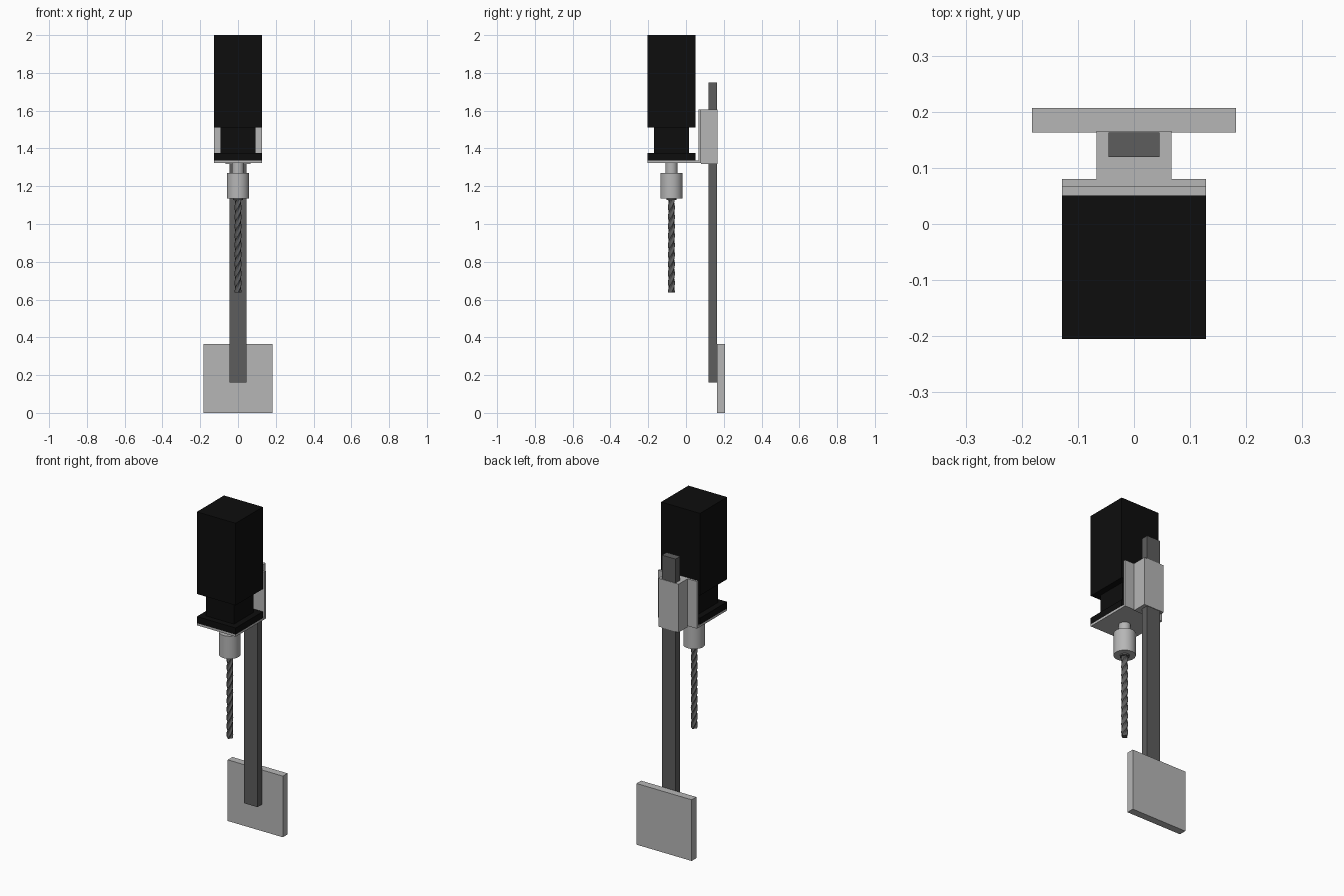
import bpy, bmesh, math

if "Cube" in bpy.data.objects:
    bpy.data.objects.remove(bpy.data.objects["Cube"])


def mat(name, v):
    m = bpy.data.materials.new(name)
    m.diffuse_color = (v, v, v, 1)
    m.use_nodes = True
    m.node_tree.nodes["Principled BSDF"].inputs["Base Color"].default_value = m.diffuse_color
    return m


BLACK = mat("motor black", 0.004)
GREY = mat("light grey", 0.47)
DARK = mat("dark grey steel", 0.11)
AXIS_Y = -0.077  # spindle axis


def finish(bm, name, material):
    bmesh.ops.recalc_face_normals(bm, faces=bm.faces)
    me = bpy.data.meshes.new(name)
    bm.to_mesh(me)
    bm.free()
    ob = bpy.data.objects.new(name, me)
    bpy.context.collection.objects.link(ob)
    me.materials.append(material)
    return ob


def box(name, half_w, y0, y1, z0, z1, material):
    bm = bmesh.new()
    bmesh.ops.create_cube(bm, size=1)
    for v in bm.verts:
        v.co = (v.co.x * 2 * half_w, (y0 + y1) / 2 + v.co.y * (y1 - y0),
                (z0 + z1) / 2 + v.co.z * (z1 - z0))
    return finish(bm, name, material)


def smooth(ob, angle=35):
    bpy.ops.object.select_all(action='DESELECT')
    ob.select_set(True)
    bpy.context.view_layer.objects.active = ob
    bpy.ops.object.shade_smooth_by_angle(angle=math.radians(angle))


def loft(name, sections, material, n=48, lobes=0, depth=0.0):
    """Rings of (z, radius, twist) around the spindle axis, capped at both ends."""
    bm = bmesh.new()
    rings = []
    for z, r, twist in sections:
        ring = []
        for i in range(n):
            a = 2 * math.pi * i / n
            rr = r - depth * (0.5 - 0.5 * math.cos(lobes * a)) if lobes else r
            ring.append(bm.verts.new((rr * math.cos(a + twist),
                                      AXIS_Y + rr * math.sin(a + twist), z)))
        rings.append(ring)
    for lo, hi in zip(rings, rings[1:]):
        for i in range(n):
            j = (i + 1) % n
            bm.faces.new((lo[i], lo[j], hi[j], hi[i]))
    bm.faces.new(rings[0])
    bm.faces.new(rings[-1])
    ob = finish(bm, name, material)
    smooth(ob)
    return ob


# Motor: body, narrower neck, mounting flange
box("motor_body", 0.128, -0.205, 0.051, 1.51, 2.0, BLACK)
box("motor_neck", 0.092, -0.169, 0.015, 1.375, 1.51, BLACK)
box("motor_flange", 0.128, -0.205, 0.051, 1.336, 1.375, BLACK)

# L bracket and sliding carriage
box("bracket_shelf", 0.128, -0.205, 0.067, 1.323, 1.336, GREY)
box("bracket_back", 0.128, 0.067, 0.08, 1.323, 1.605, GREY)
box("carriage_block", 0.067, 0.08, 0.166, 1.317, 1.605, GREY)

# Column and wall plate
box("column", 0.045, 0.119, 0.163, 0.16, 1.748, DARK)
box("mounting_plate", 0.182, 0.163, 0.207, 0.0, 0.365, GREY)

# Spindle shaft and chuck
loft("spindle_shaft", [(1.268, 0.032, 0), (1.324, 0.032, 0)], GREY)
loft("chuck", [(1.135, 0.059, 0), (1.27, 0.059, 0)], GREY)
loft("chuck_collar", [(1.127, 0.026, 0), (1.136, 0.026, 0)], DARK)

# Twisted drill bit with four flutes
STEPS, Z0, Z1, PITCH = 120, 0.638, 1.13, 0.2
loft("drill_bit", [(Z0 + (Z1 - Z0) * k / STEPS, 0.0185,
                    2 * math.pi * (Z1 - Z0) * k / STEPS / PITCH)
                   for k in range(STEPS + 1)], DARK, n=32, lobes=4, depth=0.006)
